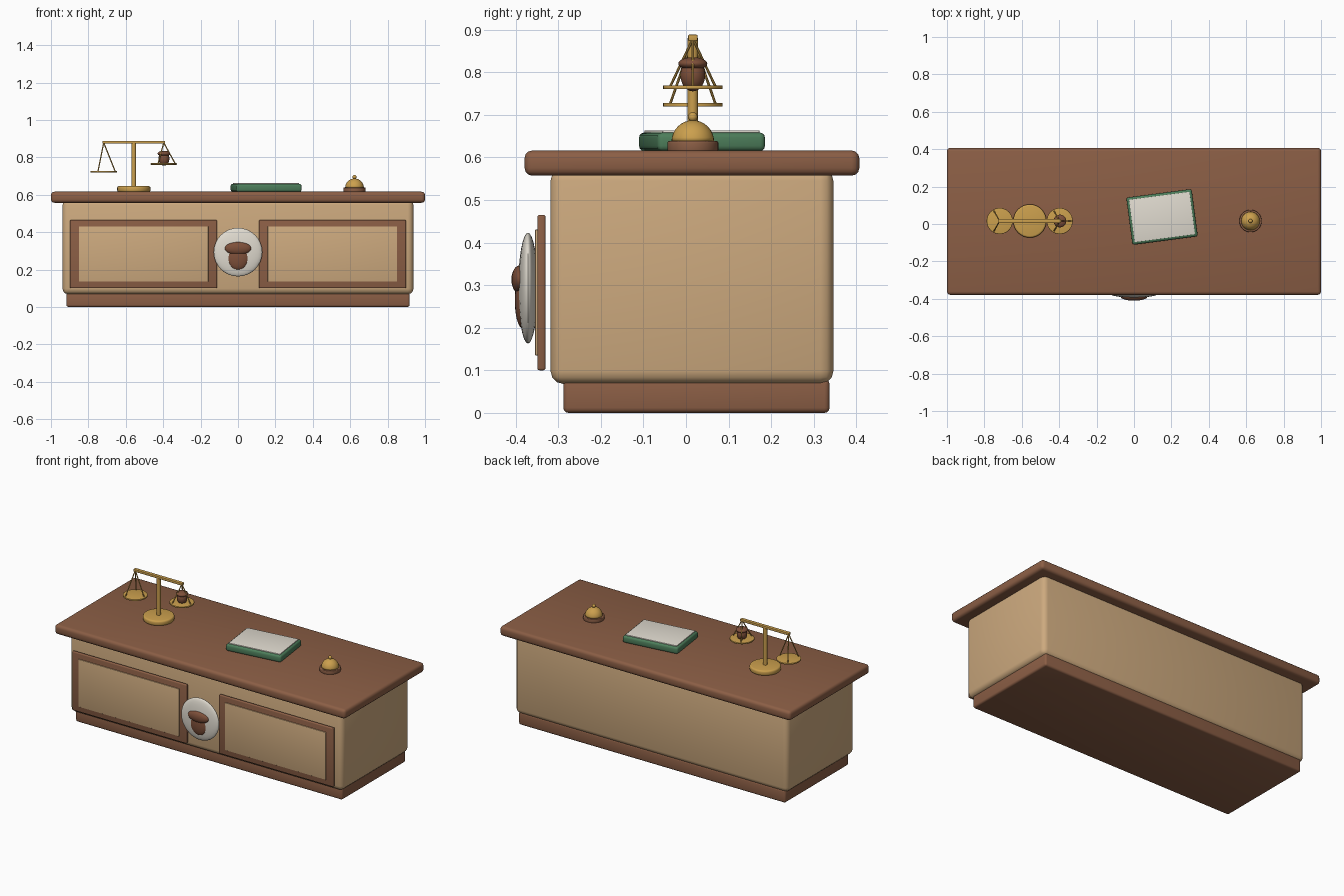
import bpy, math
from mathutils import Vector

if "Cube" in bpy.data.objects:
    bpy.data.objects.remove(bpy.data.objects["Cube"])


def material(name, rgb):
    m = bpy.data.materials.new(name)
    m.diffuse_color = (*rgb, 1)
    m.use_nodes = True
    m.node_tree.nodes["Principled BSDF"].inputs["Base Color"].default_value = m.diffuse_color
    return m


WOOD = material("brown wood", (0.26, 0.113, 0.06))
TAN = material("tan panel", (0.61, 0.40, 0.21))
GOLD = material("brass", (0.60, 0.35, 0.075))
GREEN = material("green cover", (0.075, 0.21, 0.105))
CREAM = material("cream", (0.75, 0.71, 0.63))
ACORN = material("acorn brown", (0.21, 0.08, 0.042))


def finish(name, mat, bevel=0.0, segs=3):
    o = bpy.context.object
    o.name = name
    o.data.materials.append(mat)
    bpy.ops.object.transform_apply(location=False, rotation=False, scale=True)
    if bevel:
        b = o.modifiers.new("bevel", 'BEVEL')
        b.width, b.segments = bevel, segs
        b.limit_method = 'ANGLE'
        bpy.ops.object.modifier_apply(modifier="bevel")
    bpy.ops.object.shade_smooth_by_angle(angle=math.radians(40))
    return o


def box(name, mat, x, y, z, bevel=0.0, rot=0.0):
    """Box from (min, max) ranges, turned about z."""
    loc = [(a + b) / 2 for a, b in (x, y, z)]
    bpy.ops.mesh.primitive_cube_add(size=1, location=loc, rotation=(0, 0, rot))
    bpy.context.object.scale = [b - a for a, b in (x, y, z)]
    return finish(name, mat, bevel)


def disc(name, mat, x, y, z, r, bevel=0.0, verts=32):
    """Upright cylinder from a z range."""
    bpy.ops.mesh.primitive_cylinder_add(vertices=verts, radius=r, depth=z[1] - z[0],
                                        location=(x, y, sum(z) / 2))
    return finish(name, mat, bevel)


def ball(name, mat, loc, radii):
    bpy.ops.mesh.primitive_uv_sphere_add(segments=32, ring_count=16, radius=1, location=loc)
    bpy.context.object.scale = radii
    return finish(name, mat)


def rod(name, mat, a, b, r):
    a, b = Vector(a), Vector(b)
    d = b - a
    bpy.ops.mesh.primitive_cylinder_add(vertices=8, radius=r, depth=d.length, location=(a + b) / 2,
                                        rotation=d.to_track_quat('Z', 'Y').to_euler())
    return finish(name, mat)


def dome(name, mat, x, y, z, r):
    """Half sphere standing on z."""
    o = ball(name, mat, (x, y, z), (r, r, r))
    for v in o.data.vertices:
        v.co.z = max(v.co.z, 0)
    return o


# counter
box("plinth", WOOD, (-0.918, 0.918), (-0.288, 0.337), (0, 0.08), 0.012)
box("counter_body", TAN, (-0.938, 0.938), (-0.318, 0.346), (0.068, 0.575), 0.03)
box("counter_top", WOOD, (-1, 1), (-0.379, 0.407), (0.557, 0.616), 0.018)

# framed front panels
for side, s in (("left", -1), ("right", 1)):
    cx = s * 0.505
    box(side + "_panel_frame", WOOD, (cx - 0.393, cx + 0.393), (-0.349, -0.33), (0.1, 0.465), 0.005)
    box(side + "_panel", TAN, (cx - 0.346, cx + 0.346), (-0.354, -0.346), (0.135, 0.43), 0.001)

# medallion with acorn emblem
ball("medallion", CREAM, (0, -0.371, 0.293), (0.13, 0.023, 0.13))
ball("emblem_nut", ACORN, (0, -0.384, 0.264), (0.056, 0.018, 0.065))
ball("emblem_cap", ACORN, (0, -0.389, 0.313), (0.071, 0.021, 0.034))

# balance scales
SX, SY = -0.557, 0.016
disc("scale_base", GOLD, SX, SY, (0.614, 0.646), 0.089, 0.01)
disc("scale_post", GOLD, SX, SY, (0.64, 0.88), 0.012, verts=16)
box("scale_beam", GOLD, (SX - 0.168, SX + 0.168), (SY - 0.011, SY + 0.011), (0.873, 0.888), 0.003)
for side, px, pz in (("left", SX - 0.161, 0.719), ("right", SX + 0.16, 0.76)):
    disc(side + "_pan", GOLD, px, SY, (pz, pz + 0.009), 0.07, 0.002)
    for i in range(3):
        a = i * math.tau / 3
        rod(f"{side}_pan_string_{i + 1}", GOLD, (px, SY, 0.878),
            (px + 0.062 * math.cos(a), SY + 0.062 * math.sin(a), pz + 0.005), 0.0032)

# acorn on the right pan
AX = SX + 0.161
ball("acorn_nut", ACORN, (AX, SY, 0.793), (0.029, 0.029, 0.038))
ball("acorn_cap", ACORN, (AX, SY, 0.82), (0.034, 0.034, 0.015))

# book
turn = math.radians(7.5)
box("book_cover", GREEN, (-0.026, 0.326), (-0.09, 0.165), (0.615, 0.658), 0.012, turn)
box("book_page", CREAM, (-0.013, 0.313), (-0.077, 0.152), (0.654, 0.663), 0.001, turn)

# desk bell
BX = 0.623
disc("bell_base", WOOD, BX, SY, (0.614, 0.638), 0.06, 0.004)
dome("bell_dome", GOLD, BX, SY, 0.637, 0.05)
ball("bell_button", GOLD, (BX, SY, 0.695), (0.011, 0.011, 0.011))
